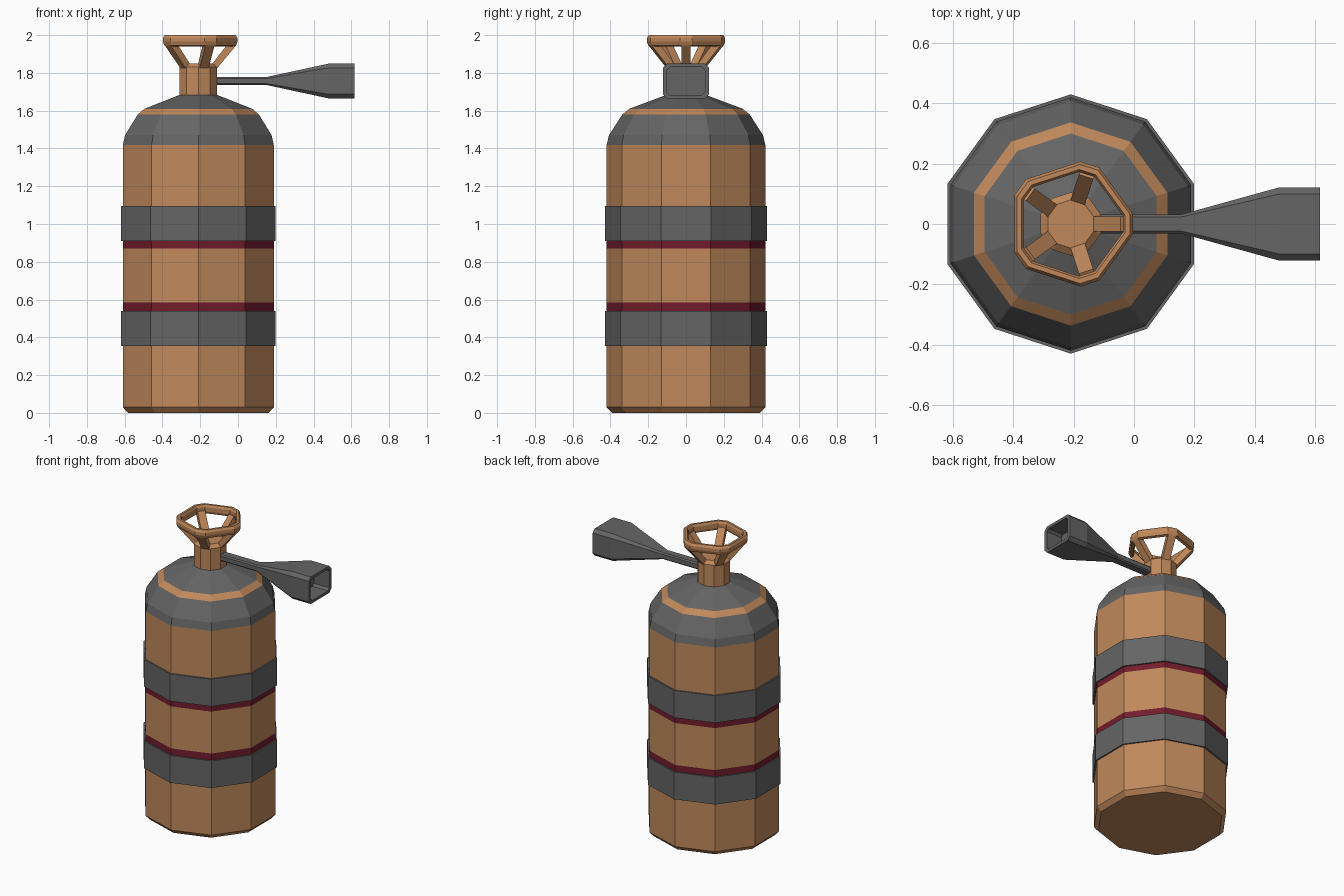
import bpy
import bmesh
from math import sin, cos, radians, pi
from mathutils import Vector

if "Cube" in bpy.data.objects:
    bpy.data.objects.remove(bpy.data.objects["Cube"])

AXIS_X = -0.21      # centre line of the tank
NOZZLE_Z = 1.757    # centre line of the nozzle


def make_material(name, colour):
    mat = bpy.data.materials.new(name)
    mat.use_nodes = True
    mat.diffuse_color = (*colour, 1)
    mat.node_tree.nodes["Principled BSDF"].inputs["Base Color"].default_value = (*colour, 1)
    return mat


copper = make_material("copper orange", (0.53, 0.25, 0.105))
grey = make_material("dark grey", (0.13, 0.13, 0.13))
red = make_material("deep red", (0.17, 0.012, 0.025))


def loft(name, rings, mats, closed=False, rule=None):
    """Skin a row of point rings; close them into a loop or cap both ends."""
    bm = bmesh.new()
    loops = [[bm.verts.new(p) for p in ring] for ring in rings]
    n = len(loops[0])
    pairs = list(zip(loops, loops[1:]))
    if closed:
        pairs.append((loops[-1], loops[0]))
    for a, b in pairs:
        for i in range(n):
            j = (i + 1) % n
            bm.faces.new((a[i], a[j], b[j], b[i]))
    if not closed:
        bm.faces.new(loops[0])
        bm.faces.new(loops[-1])
    bmesh.ops.recalc_face_normals(bm, faces=bm.faces)
    if rule:
        for f in bm.faces:
            f.material_index = rule(f.calc_center_median().z)
    mesh = bpy.data.meshes.new(name)
    bm.to_mesh(mesh)
    bm.free()
    for m in mats:
        mesh.materials.append(m)
    obj = bpy.data.objects.new(name, mesh)
    bpy.context.collection.objects.link(obj)
    return obj


DECAGON = [radians(90 + 36 * k) for k in range(10)]


def lathe(name, profile, mats, angles=DECAGON, **options):
    rings = [[(AXIS_X + r * cos(a), r * sin(a), z) for a in angles] for r, z in profile]
    return loft(name, rings, mats, **options)


# Tank with painted red lines, grey shoulder and copper ring
def tank_colour(z):
    if 0.54 < z < 0.585 or 0.87 < z < 0.91:
        return 2
    if 1.42 < z < 1.58 or z > 1.61:
        return 1
    return 0


lathe("tank", [(0.392, 0), (0.42, 0.03), (0.42, 0.54), (0.42, 0.585), (0.42, 0.87),
               (0.42, 0.91), (0.42, 1.418), (0.408, 1.47), (0.337, 1.58), (0.3, 1.61),
               (0.1, 1.685)], [copper, grey, red], rule=tank_colour)

# Straps around the tank
for name, low in (("lower_strap", 0.355), ("upper_strap", 0.91)):
    high = low + 0.185
    lathe(name, [(0.41, low), (0.43, low), (0.43, high), (0.41, high)], [grey], closed=True)

# Valve neck with chamfered top
lathe("valve_neck", [(0.105, 1.66), (0.105, 1.83), (0.08, 1.85)], [copper])

# Hand wheel rim: a pentagon with cut corners
rim_angles = [radians(72 * k + s) for k in range(5) for s in (-9, 9)]
lathe("wheel_rim", [(0.183, 1.94), (0.202, 1.945), (0.21, 1.965), (0.21, 1.985),
                    (0.2, 2.0), (0.183, 2.0), (0.175, 1.985), (0.175, 1.955)],
      [copper], angles=rim_angles, closed=True)

# Five sloping spokes
for k in range(5):
    a = 2 * pi * k / 5
    out, side = Vector((cos(a), sin(a), 0)), Vector((-sin(a), cos(a), 0))
    rings = []
    for inner, outer, z_in, z_out in ((0.075, 0.1, 1.85, 1.825), (0.165, 0.2, 1.965, 1.945)):
        rings.append([Vector((AXIS_X, 0, z)) + out * r + side * s
                      for r, z, s in ((inner, z_in, -0.025), (outer, z_out, -0.025),
                                      (outer, z_out, 0.025), (inner, z_in, 0.025))])
    loft("wheel_spoke_%d" % (k + 1), rings, [copper])


# Nozzle with a hollow mouth, cut-corner rectangular section
def section(x, w, h, c):
    corners = ((w, h - c), (w - c, h), (c - w, h), (-w, h - c),
               (-w, c - h), (c - w, -h), (w - c, -h), (w, c - h))
    return [(x, y, NOZZLE_Z + z) for y, z in corners]


loft("nozzle", [section(-0.14, 0.031, 0.022, 0.008), section(0.155, 0.031, 0.022, 0.008),
                section(0.48, 0.121, 0.092, 0.022), section(0.617, 0.121, 0.092, 0.022),
                section(0.617, 0.1, 0.073, 0.015), section(0.5, 0.1, 0.073, 0.015)], [grey])
